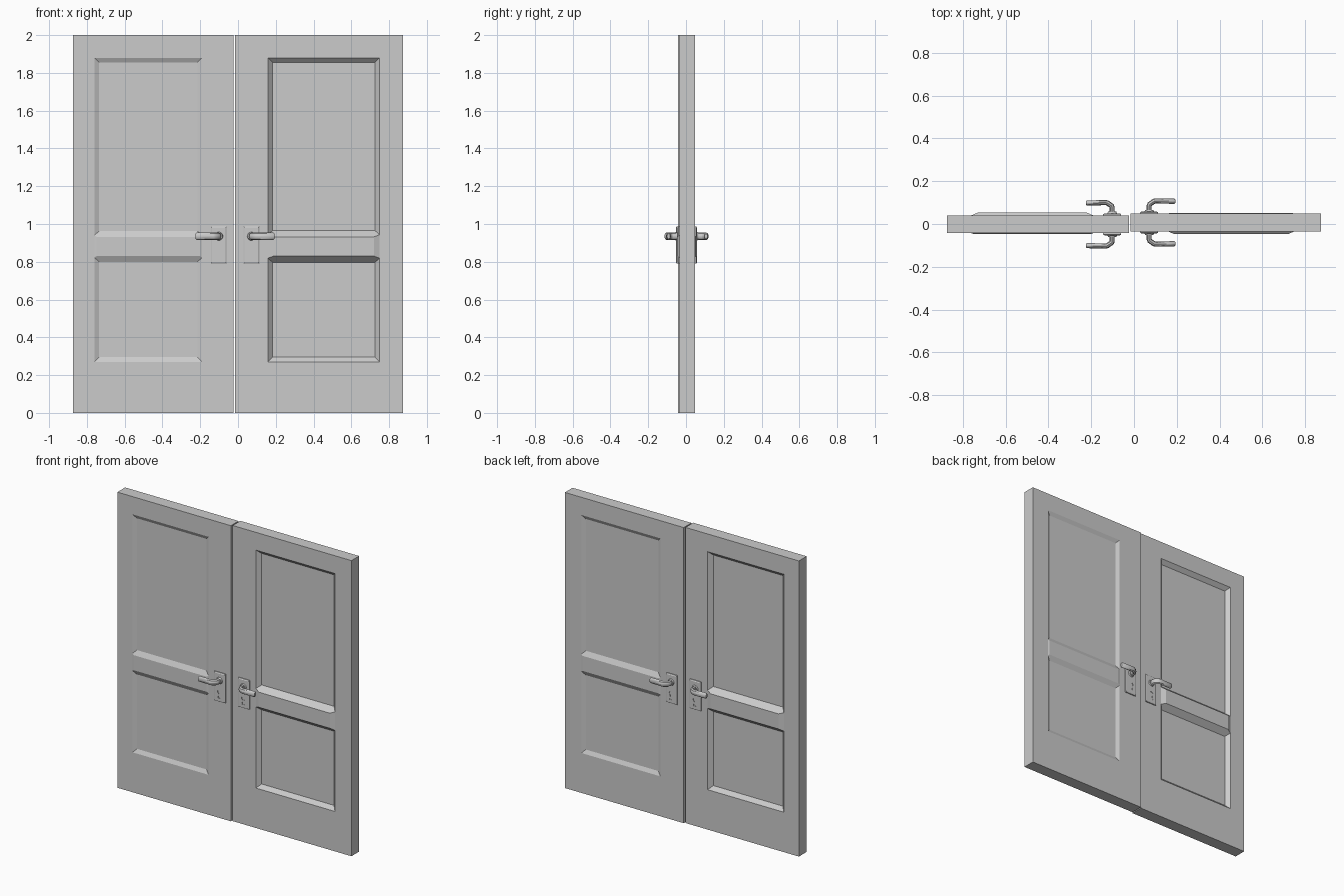
import bpy, bmesh, math
from mathutils import Vector

if "Cube" in bpy.data.objects:
    bpy.data.objects.remove(bpy.data.objects["Cube"])


def mesh_object(name, bm):
    bmesh.ops.recalc_face_normals(bm, faces=bm.faces)
    me = bpy.data.meshes.new(name)
    bm.to_mesh(me)
    bm.free()
    ob = bpy.data.objects.new(name, me)
    bpy.context.collection.objects.link(ob)
    return ob


def prism(name, loop_a, loop_b):
    """Solid between two matching loops of points."""
    bm = bmesh.new()
    a = [bm.verts.new(p) for p in loop_a]
    b = [bm.verts.new(p) for p in loop_b]
    bm.faces.new(a)
    bm.faces.new(b)
    n = len(a)
    for i in range(n):
        bm.faces.new((a[i], a[(i + 1) % n], b[(i + 1) % n], b[i]))
    return mesh_object(name, bm)


def rect(x0, x1, z0, z1, y):
    return [(x0, y, z0), (x1, y, z0), (x1, y, z1), (x0, y, z1)]


def cut(ob, cutter):
    m = ob.modifiers.new("cut", 'BOOLEAN')
    m.operation = 'DIFFERENCE'
    m.solver = 'EXACT'
    m.object = cutter
    bpy.context.view_layer.objects.active = ob
    bpy.ops.object.modifier_apply(modifier=m.name)
    bpy.data.objects.remove(cutter)


def handle(tag, cx, y, s, d):
    """Plate, collar and lever on face y; s = outward side, d = lever direction."""
    # backplate with a chamfered rim
    w, z0, z1 = 0.042, 0.79, 0.987
    plate = prism(tag + "_backplate", rect(cx - w, cx + w, z0, z1, y - s * 0.004),
                  rect(cx - w, cx + w, z0, z1, y + s * 0.006))
    rim = prism(tag + "_backplate_face", rect(cx - w, cx + w, z0, z1, y + s * 0.006),
                rect(cx - w + .006, cx + w - .006, z0 + .006, z1 - .006, y + s * 0.010))
    # keyhole
    pts = [(cx - .011, .815), (cx + .011, .815), (cx + .006, .846)]
    pts += [(cx + .014 * math.cos(a), .858 + .014 * math.sin(a))
            for a in [math.radians(-50 + 28 * i) for i in range(11)]]
    pts.append((cx - .006, .846))
    cut(rim, prism("keyhole_cutter", [(x, y + s * .0075, z) for x, z in pts],
                   [(x, y + s * .02, z) for x, z in pts]))
    # collar
    ring = [(math.cos(a), math.sin(a)) for a in [math.tau * i / 20 for i in range(20)]]
    prism(tag + "_collar", [(cx + .023 * c, y + s * .008, .935 + .023 * n) for c, n in ring],
          [(cx + .019 * c, y + s * .018, .935 + .019 * n) for c, n in ring])
    # lever swept along a bent path
    cu = bpy.data.curves.new(tag + "_lever", 'CURVE')
    cu.dimensions = '3D'
    cu.bevel_depth = 0.012
    cu.bevel_resolution = 2
    cu.use_fill_caps = True
    path = [(0, .005), (0, .038), (.003, .045), (.022, .058), (.03, .060), (.117, .058), (.122, .058)]
    sp = cu.splines.new('POLY')
    sp.points.add(len(path) - 1)
    for p, (u, v) in zip(sp.points, path):
        p.co = (cx + d * u, y + s * v, 0, 1)
    sp.points[-1].radius = 0.7
    ob = bpy.data.objects.new(tag + "_lever", cu)
    bpy.context.collection.objects.link(ob)
    ob.location.z = 0.935
    ob.scale.z = 1.65
    bpy.ops.object.select_all(action='DESELECT')
    ob.select_set(True)
    bpy.context.view_layer.objects.active = ob
    bpy.ops.object.convert(target='MESH')
    bpy.ops.object.shade_smooth_by_angle(angle=math.radians(40))


def leaf(tag, x0, x1, px0, px1, yf, yb, faces, hx, d):
    slab = prism(tag + "_leaf", rect(x0, x1, 0, 2, yf), rect(x0, x1, 0, 2, yb))
    for side, y, s in (("front", yf, -1), ("back", yb, 1)):
        depth, proud, e = faces[side]
        b, k = 0.025, 0.01 / depth
        # recessed panel area with sloped borders
        cut(slab, prism("panel_cutter",
                        rect(px0 - b * k, px1 + b * k, .27 - b * k, 1.88 + b * k, y + s * .01),
                        rect(px0 + b, px1 - b, .27 + b, 1.88 - b, y - s * depth)))
        # middle rail standing proud of the leaf
        g = e * (depth + .002) / proud
        prism(f"{tag}_{side}_rail", rect(px0 - g, px1 + g, .795, .967, y - s * (depth + .002)),
              rect(px0 + e, px1 - e, .83, .932, y + s * proud))
        handle(f"{tag}_{side}", hx, y, s, d)


deep, shallow = (.025, .013, .03), (.013, .004, .012)
leaf("left", -.873, -.024, -.76, -.19, -.043, .04, {"front": shallow, "back": deep}, -.102, -1)
leaf("right", -.016, .873, .158, .75, -.034, .048, {"front": deep, "back": shallow}, .071, 1)
